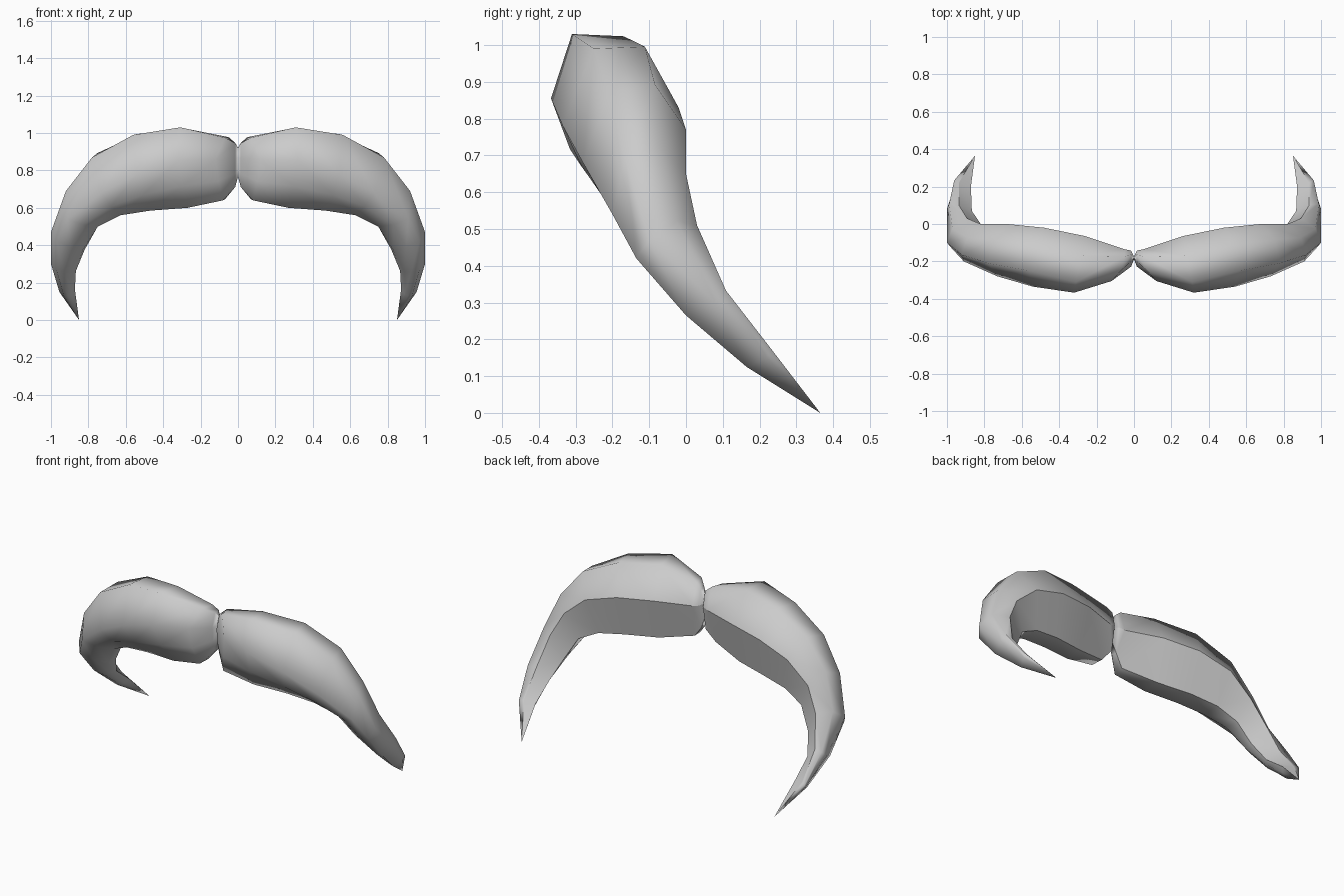
import bpy, bmesh
from mathutils import Vector as V

if "Cube" in bpy.data.objects:
    bpy.data.objects.remove(bpy.data.objects["Cube"])

# Guide lines running from the middle of the lip to the drooping tip
back_crease = [(.05, -.135, .85), (.26, -.065, .85), (.48, -.02, .83), (.68, 0, .77),
               (.82, 0, .65), (.893, .03, .51), (.936, .1, .33), (.936, .22, .18)]
top = [(.07, -.25, .975), (.31, -.31, 1.03), (.56, -.25, .99), (.78, -.21, .87),
       (.92, -.165, .69), (1, -.1, .47), (1, .08, .30), (.955, .22, .15)]
front = [(.12, -.305, .86), (.32, -.367, .855), (.54, -.335, .78), (.73, -.28, .68),
         (.91, -.2, .54), (.97, -.135, .42), (.97, 0, .265), (.93, .165, .125)]
bottom = [(.08, -.255, .64), (.27, -.235, .60), (.47, -.20, .585), (.63, -.17, .56),
          (.75, -.12, .50), (.83, -.06, .375), (.885, .03, .26), (.89, .18, .14)]
back_low = [(.07, -.185, .645), (.27, -.125, .603), (.47, -.08, .586), (.63, -.055, .561),
            (.75, -.035, .501), (.82, .0, .376), (.867, .07, .262), (.872, .2, .163)]
tip = (.85, .365, 0)


def ring(guides):
    """Cross-section with extra rounded corners at the upper back and lower front."""
    c, t, f, b, l = [V(p) for p in guides]
    mid = (c + t + f + b + l) / 5
    bulge = lambda p, q, k: mid + ((p + q) / 2 - mid) * k
    return [c, bulge(c, t, 1.55), t, f, bulge(f, b, 1.18), b, l]


rings = [ring(g) for g in zip(back_crease, top, front, bottom, back_low)]


def pinch(x, width, height, z):
    """Shrunken copy of the innermost ring, rounding off the end at the centre."""
    return [V((x, -.18 + (p.y + .21) * width, z + (p.z - .81) * height)) for p in rings[0]]


rings = [pinch(0, .08, .46, .845), pinch(.015, .5, .7, .83)] + rings

# Skin the rings and close them at the tip
bm = bmesh.new()
loops = [[bm.verts.new(p) for p in r] for r in rings]
end = bm.verts.new(tip)
n = len(loops[0])
for a, b in zip(loops, loops[1:]):
    for i in range(n):
        j = (i + 1) % n
        bm.faces.new((a[i], a[j], b[j], b[i]))
for i in range(n):
    bm.faces.new((loops[-1][i], loops[-1][(i + 1) % n], end))
bmesh.ops.recalc_face_normals(bm, faces=bm.faces)
bm.normal_update()
# Make sure the front looks outwards
if loops[3][3].normal.y > 0:
    bmesh.ops.reverse_faces(bm, faces=bm.faces)
for f in bm.faces:
    f.smooth = True
# Hard edges around the flat back
for k in (0, n - 1):
    line = [r[k] for r in loops] + [end]
    for a, b in zip(line, line[1:]):
        bm.edges.get((a, b)).smooth = False

mesh = bpy.data.meshes.new("moustache")
bm.to_mesh(mesh)
bm.free()
grey = bpy.data.materials.new("plain grey")
grey.diffuse_color = (.6, .6, .6, 1)
grey.use_nodes = True
grey.node_tree.nodes["Principled BSDF"].inputs["Base Color"].default_value = grey.diffuse_color
mesh.materials.append(grey)
moustache = bpy.data.objects.new("moustache", mesh)
bpy.context.collection.objects.link(moustache)

# Other half
mirror = moustache.modifiers.new("other half", 'MIRROR')
mirror.use_clip = True
mirror.merge_threshold = .001
